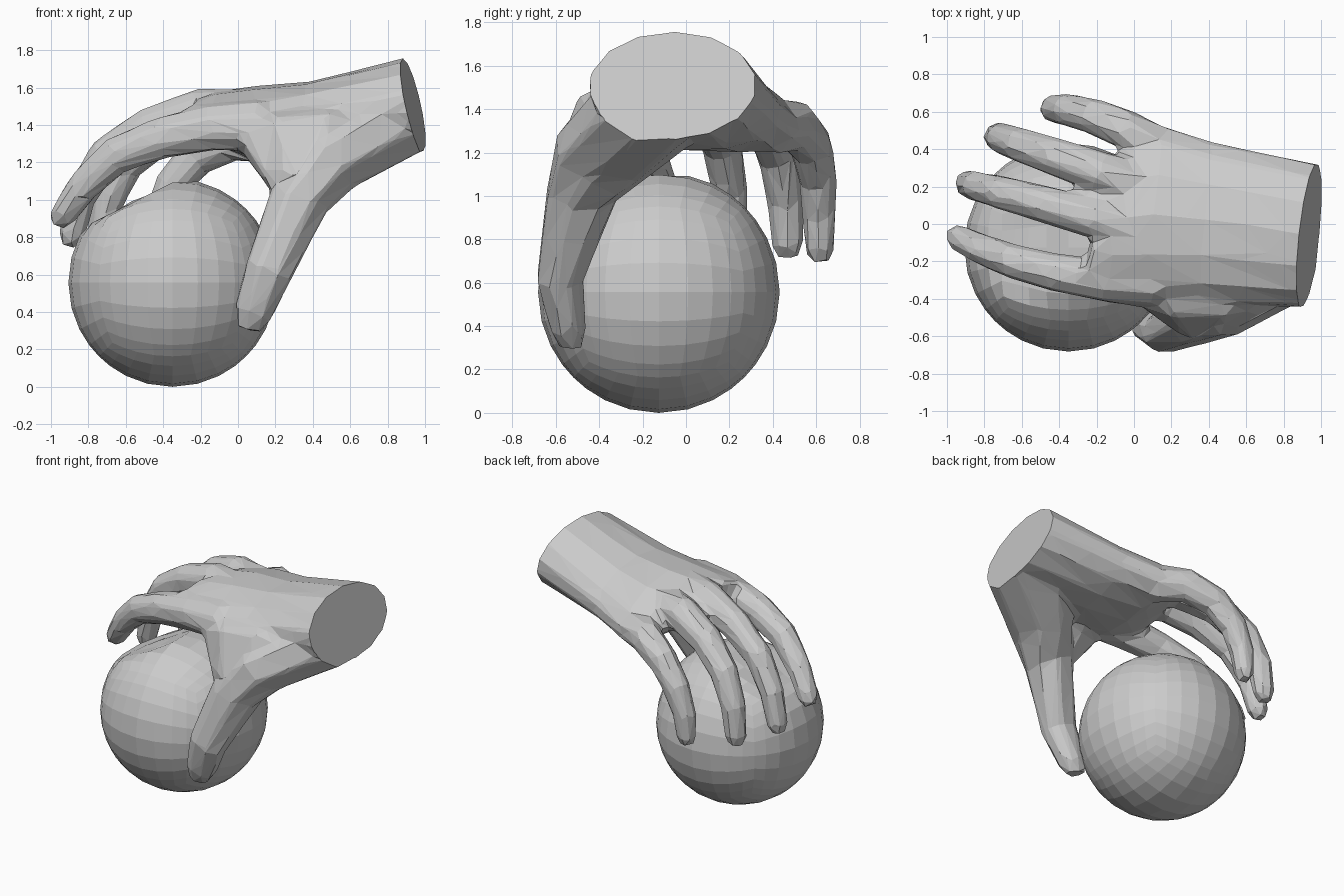
import bpy, bmesh, math
from mathutils import Vector

if "Cube" in bpy.data.objects:
    bpy.data.objects.remove(bpy.data.objects["Cube"])


def finish(bm, name):
    bmesh.ops.recalc_face_normals(bm, faces=bm.faces)
    me = bpy.data.meshes.new(name)
    bm.to_mesh(me)
    bm.free()
    ob = bpy.data.objects.new(name, me)
    bpy.context.collection.objects.link(ob)
    return ob


def loft(name, pts, sizes, side, sides=8, tip=True, arch=0):
    """Loft oval sections; sizes are (half width, half thickness), side(p) is the width axis."""
    pts, sizes = [Vector(p) for p in pts], list(sizes)
    if tip:  # rounded fingertip
        w, t = sizes[-1]
        pts.append(pts[-1] + (pts[-1] - pts[-2]).normalized() * t * 0.9)
        sizes.append((w * 0.65, t * 0.6))
    bm = bmesh.new()
    loops = []
    for i, (p, (w, t)) in enumerate(zip(pts, sizes)):
        tangent = pts[min(i + 1, len(pts) - 1)] - pts[max(i - 1, 0)]
        u = side(p).normalized()
        v = tangent.cross(u).normalized()
        bend = arch * min(1, max(0, (0.5 - p.x) / 0.5))
        loop = []
        for k in range(sides):
            a = (k + 0.5) * math.tau / sides
            c = p + 1.06 * (u * w * math.cos(a) + v * t * math.sin(a))
            c.z -= bend * (w * math.cos(a)) ** 2
            loop.append(bm.verts.new(c))
        loops.append(loop)
    for a, b in zip(loops, loops[1:]):
        for k in range(sides):
            n = (k + 1) % sides
            bm.faces.new((a[k], a[n], b[n], b[k]))
    bm.faces.new(loops[0])
    bm.faces.new(loops[-1][::-1])
    return finish(bm, name)


def finger(name, base, yaw, turn, scale, girth, curl):
    """Walk along the bones: each one pitches down by its curl angle."""
    pts = [Vector(base)]
    for i, pitch in enumerate(curl):
        a, b = math.radians(yaw + turn * i), math.radians(pitch)
        step = Vector((math.cos(a) * math.cos(b), math.sin(a) * math.cos(b), -math.sin(b)))
        pts.append(pts[-1] + step * scale * (0.29 - 0.004 * i * (i + 1)))
    h = pts[-1] - pts[0]
    taper = [i / 5 for i in range(6)]
    sizes = [(girth * (0.122 - 0.05 * s), girth * (0.135 - 0.056 * s - 0.008 * s ** 4)) for s in taper]
    return loft(name, pts, sizes, lambda p: Vector((h.y, -h.x, 0)))


def across(p):
    return Vector((0, 1, 0))


def lengthwise(p):
    return Vector((1, 0, 0.1))


def knuckle_line(p):
    """Palm width axis, slanted along the knuckles."""
    return Vector((0.1 + 0.7 * max(0, 0.1 - p.x), 1, -0.07 * min(1, (1.05 - p.x) / 0.8)))


# Ball: a cube grid pushed out to a sphere, dented under the fingers
bm = bmesh.new()
bmesh.ops.create_cube(bm, size=2)
bmesh.ops.subdivide_edges(bm, edges=bm.edges[:], cuts=7, use_grid_fill=True)
press = Vector((-0.45, 0, 0.9)).normalized()
for v in bm.verts:
    n = v.co.normalized()
    dent = 0.07 * min(1, max(0, n.dot(press) - 0.86) / 0.11)
    v.co = Vector((-0.35, -0.125, 0.557)) + n * (0.557 - dent)
finish(bm, "ball")

# Palm and wrist (the wrist runs long and is cut flat at the end)
hand = loft("hand",
            [(1.08, -0.08, 1.535), (0.4, 0.01, 1.42), (0.1, 0.04, 1.41),
             (-0.08, 0.03, 1.44), (-0.19, 0.02, 1.455)],
            [(0.36, 0.25), (0.41, 0.2), (0.47, 0.19), (0.44, 0.14), (0.37, 0.09)],
            knuckle_line, sides=14, tip=False, arch=0.45)

# Fingers
parts = [
    finger("index_finger", (0.15, -0.32, 1.4), 177, -6, 1.0, 1.0, (3, 11, 21, 41, 51)),
    finger("middle_finger", (0.1, -0.05, 1.46), 165, 0, 1.06, 0.98, (-3, 18, 31, 57, 76)),
    finger("ring_finger", (0.1, 0.18, 1.42), 161, 0, 0.98, 1.0, (-4, 18, 39, 64, 82)),
    finger("little_finger", (0.16, 0.39, 1.32), 150, 8, 0.77, 0.94, (-1, 24, 48, 68, 84)),
]

# Thumb, and the sheet of muscle between thumb and palm
parts.append(loft("thumb",
                  [(0.92, -0.1, 1.45), (0.51, -0.33, 1.23), (0.33, -0.48, 1.01),
                   (0.165, -0.58, 0.62), (0.08, -0.545, 0.39)],
                  [(0.29, 0.2), (0.27, 0.2), (0.165, 0.165), (0.108, 0.13), (0.085, 0.105)], across))
parts.append(loft("thumb_web",
                  [(0.3, -0.15, 1.45), (0.36, -0.38, 1.34), (0.35, -0.48, 1.1)],
                  [(0.45, 0.13), (0.36, 0.16), (0.2, 0.14)], lengthwise, tip=False))

# Weld everything into one hand
bpy.context.view_layer.objects.active = hand


def apply(kind, **settings):
    m = hand.modifiers.new("step", kind)
    for key, value in settings.items():
        setattr(m, key, value)
    bpy.ops.object.modifier_apply(modifier=m.name)


for p in parts:
    apply('BOOLEAN', operation='UNION', solver='EXACT', object=p)
    bpy.data.objects.remove(p)

# Blend the joints, then reduce to broad flat facets
apply('REMESH', mode='VOXEL', voxel_size=0.02)
apply('SMOOTH', factor=0.5, iterations=12)
apply('DECIMATE', ratio=1300 / (2 * len(hand.data.polygons)))

# Flat cut through the wrist
bm = bmesh.new()
bm.from_mesh(hand.data)
cut = bmesh.ops.bisect_plane(bm, geom=bm.verts[:] + bm.edges[:] + bm.faces[:],
                             plane_co=(0.938, -0.065, 1.495), plane_no=(1, -0.11, 0.22),
                             clear_outer=True)
bmesh.ops.contextual_create(bm, geom=[e for e in cut["geom_cut"] if isinstance(e, bmesh.types.BMEdge)])
for f in bm.faces:
    f.smooth = False
bm.to_mesh(hand.data)
bm.free()
